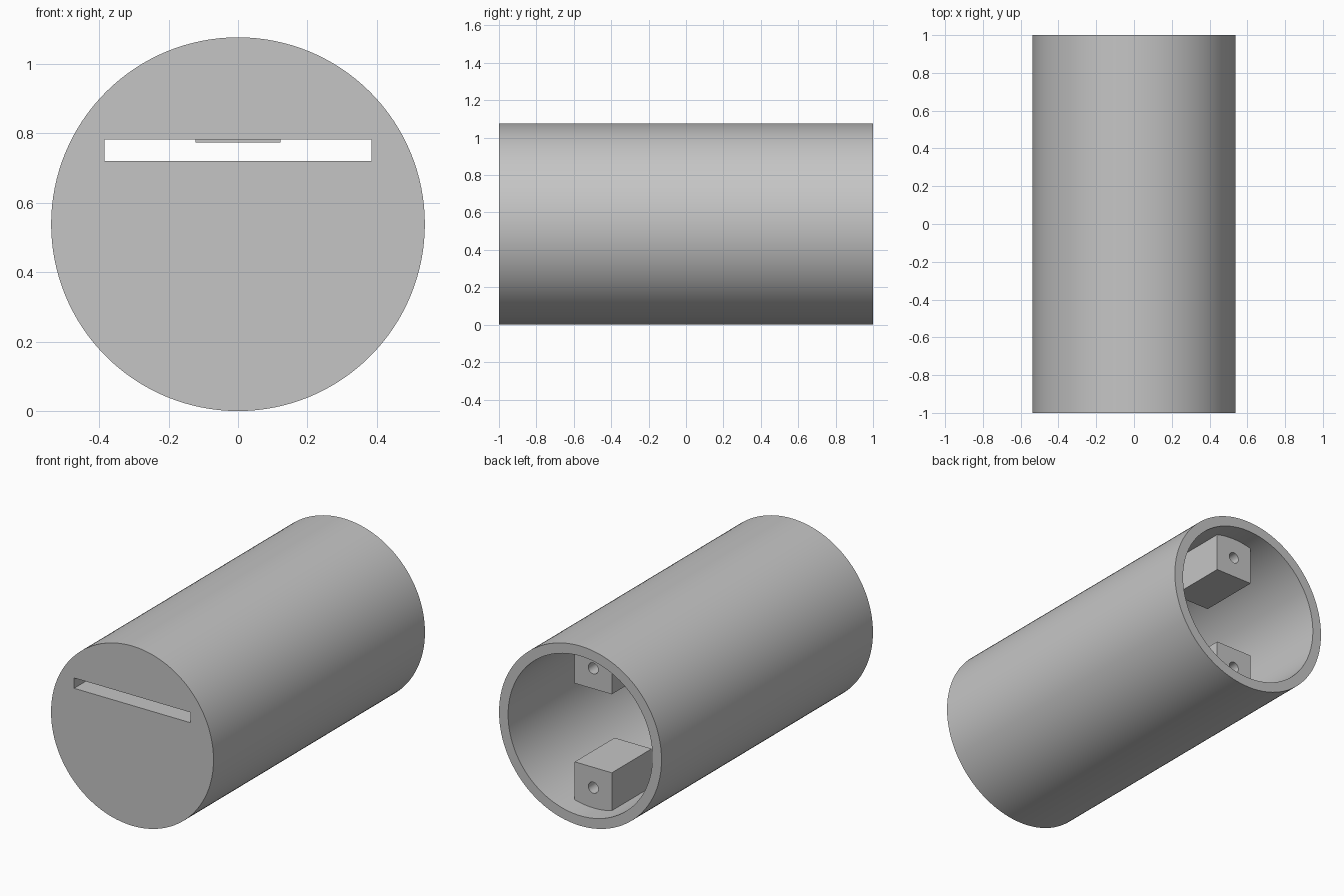
import bpy
import math

R, BORE, MID = 0.538, 0.478, 0.538   # outer radius, inner radius, axis height
WALL = 0.123                         # front wall thickness
LUG_W, LUG_FRONT, LUG_BACK = 0.246, 0.5, 0.877

if "Cube" in bpy.data.objects:
    bpy.data.objects.remove(bpy.data.objects["Cube"], do_unlink=True)

grey = bpy.data.materials.new("plain grey")
grey.use_nodes = True
colour = (0.56, 0.56, 0.56, 1)
grey.diffuse_color = colour
grey.node_tree.nodes["Principled BSDF"].inputs["Base Color"].default_value = colour


def rod(name, radius, y0, y1, z, sides):
    """Cylinder lying along y."""
    bpy.ops.mesh.primitive_cylinder_add(
        vertices=sides, radius=radius, depth=y1 - y0,
        location=(0, (y0 + y1) / 2, z), rotation=(math.pi / 2, 0, 0))
    obj = bpy.context.object
    obj.name = name
    bpy.ops.object.transform_apply(location=False, rotation=True, scale=True)
    return obj


def box(name, width, y0, y1, z0, z1):
    bpy.ops.mesh.primitive_cube_add(
        size=1, location=(0, (y0 + y1) / 2, (z0 + z1) / 2))
    obj = bpy.context.object
    obj.name = name
    obj.scale = (width, y1 - y0, z1 - z0)
    bpy.ops.object.transform_apply(location=False, rotation=False, scale=True)
    return obj


def cut(target, cutter):
    """Subtract the cutter for good and remove it."""
    mod = target.modifiers.new("cut", "BOOLEAN")
    mod.operation = "DIFFERENCE"
    mod.solver = "EXACT"
    mod.object = cutter
    bpy.ops.object.select_all(action="DESELECT")
    target.select_set(True)
    bpy.context.view_layer.objects.active = target
    bpy.ops.object.modifier_apply(modifier=mod.name)
    bpy.data.objects.remove(cutter, do_unlink=True)


def finish(obj):
    obj.data.materials.clear()
    obj.data.materials.append(grey)
    bpy.ops.object.select_all(action="DESELECT")
    obj.select_set(True)
    bpy.context.view_layer.objects.active = obj
    bpy.ops.object.shade_smooth_by_angle(angle=math.radians(30))


# Tube: closed at the front, open at the back, with a slot through the front wall
tube = rod("tube_body", R, -1, 1, MID, 128)
cut(tube, rod("bore_cutter", BORE, -1 + WALL, 1.2, MID, 128))
cut(tube, box("slot_cutter", 0.77, -1.1, -0.8, 0.72, 0.782))
finish(tube)

# Screw lugs: one above, one below, rooted in the tube wall, each with a hole
for name, side in (("upper_lug", 1), ("lower_lug", -1)):
    z_in, z_out = MID + side * 0.235, MID + side * 0.5
    lug = box(name, LUG_W, LUG_FRONT, LUG_BACK, min(z_in, z_out), max(z_in, z_out))
    cut(lug, rod("hole_cutter", 0.033, LUG_BACK - 0.25, LUG_BACK + 0.1,
                 MID + side * 0.357, 32))
    finish(lug)
